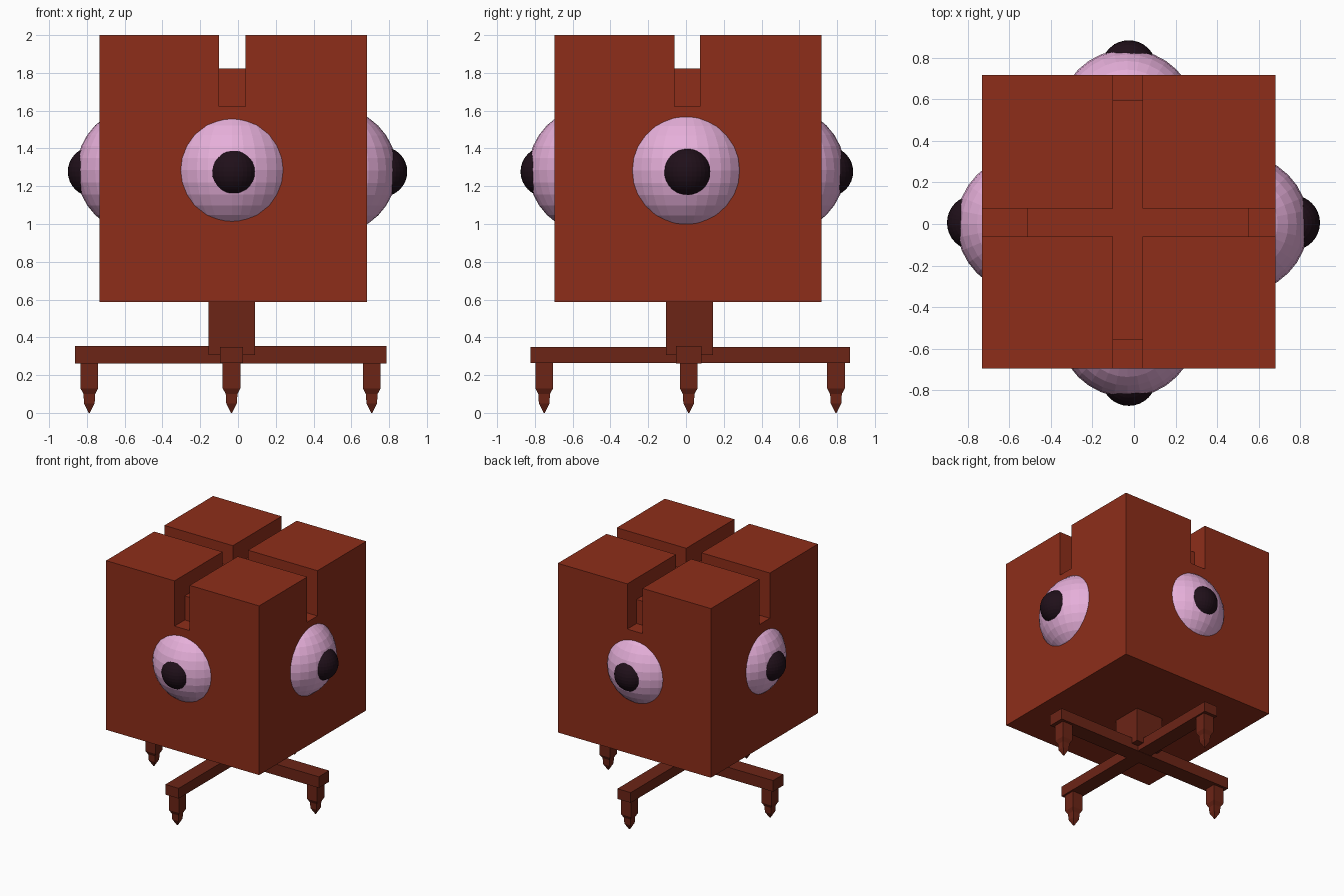
import bpy, bmesh
from mathutils import Matrix, Vector

if "Cube" in bpy.data.objects:
    bpy.data.objects.remove(bpy.data.objects["Cube"])


def material(name, rgb):
    m = bpy.data.materials.new(name)
    m.diffuse_color = (*rgb, 1)
    m.use_nodes = True
    m.node_tree.nodes["Principled BSDF"].inputs["Base Color"].default_value = m.diffuse_color
    return m


BODY = material("red_wood", (0.27, 0.027, 0.010))
BASE = material("dark_wood", (0.15, 0.018, 0.008))
PINK = material("eye_pink", (0.79, 0.43, 0.70))
BLACK = material("pupil_black", (0.014, 0.005, 0.010))


def finish(name, bm, mat):
    bmesh.ops.recalc_face_normals(bm, faces=bm.faces)
    mesh = bpy.data.meshes.new(name)
    bm.to_mesh(mesh)
    bm.free()
    if mat:
        mesh.materials.append(mat)
    ob = bpy.data.objects.new(name, mesh)
    bpy.context.collection.objects.link(ob)
    return ob


def box(name, lo, hi, mat=None):
    lo, hi = Vector(lo), Vector(hi)
    bm = bmesh.new()
    bmesh.ops.create_cube(bm, size=1, matrix=Matrix.Translation((lo + hi) / 2)
                          @ Matrix.Diagonal((*(hi - lo), 1)))
    return finish(name, bm, mat)


def ball(name, centre, r, mat):
    bm = bmesh.new()
    bmesh.ops.create_uvsphere(bm, u_segments=32, v_segments=16, radius=r,
                              matrix=Matrix.Translation(centre))
    return finish(name, bm, mat)


def square_turning(name, x, y, profile, mat):
    # square post lofted through (half width, height) pairs
    bm = bmesh.new()
    rings = [[bm.verts.new((x + sx * w, y + sy * w, z))
              for sx, sy in ((-1, -1), (1, -1), (1, 1), (-1, 1))] for w, z in profile]
    for a, b in zip(rings, rings[1:]):
        for i in range(4):
            j = (i + 1) % 4
            bm.faces.new((a[i], a[j], b[j], b[i]))
    bm.faces.new(rings[0])
    bm.faces.new(rings[-1])
    return finish(name, bm, mat)


# Head block with a cross-shaped slot and a deeper notch at each slot end
X0, X1, Y0, Y1 = -0.733, 0.682, -0.695, 0.718
SX, SY = (-0.10, 0.04), (-0.06, 0.075)
head = box("head_block", (X0, Y0, 0.587), (X1, Y1, 2.0), BODY)
cuts = [((SX[0], -1, 1.823), (SX[1], 1, 2.2)),
        ((-1, SY[0], 1.823), (1, SY[1], 2.2)),
        ((SX[0], -1, 1.622), (SX[1], -0.56, 2.1)),
        ((SX[0], 0.595, 1.622), (SX[1], 1, 2.1)),
        ((-1, SY[0], 1.622), (-0.513, SY[1], 2.1)),
        ((0.555, SY[0], 1.622), (1, SY[1], 2.1))]
bpy.context.view_layer.objects.active = head
for lo, hi in cuts:
    cutter = box("slot_cutter", lo, hi)
    cutter.hide_render = True
    mod = head.modifiers.new("slot", 'BOOLEAN')
    mod.operation, mod.solver, mod.object = 'DIFFERENCE', 'EXACT', cutter
    bpy.ops.object.modifier_apply(modifier=mod.name)
    bpy.data.objects.remove(cutter)

# An eye and a pupil on each side: eye centre, pupil centre
for side, eye, pupil in (
        ("front", (-0.032, -0.50, 1.285), (-0.025, -0.743, 1.277)),
        ("back", (-0.032, 0.507, 1.285), (-0.025, 0.752, 1.277)),
        ("left", (-0.52, 0.0, 1.285), (-0.768, 0.006, 1.277)),
        ("right", (0.506, 0.0, 1.283), (0.763, 0.006, 1.277))):
    ball(side + "_eye", eye, 0.335, PINK)
    ball(side + "_pupil", pupil, 0.133, BLACK)

# Neck and crossed base bars
box("neck", (-0.157, -0.105, 0.306), (0.09, 0.143, 0.60), BASE)
box("side_to_side_bar", (-0.862, -0.054, 0.262), (0.785, 0.082, 0.355), BASE)
box("front_to_back_bar", (-0.096, -0.822, 0.264), (0.027, 0.867, 0.349), BASE)

# Pointed feet
FOOT = [(0.047, 0.28), (0.047, 0.13), (0.031, 0.10), (0.028, 0.05), (0.003, 0.0)]
for side, x, y in (("left", -0.787, 0.014), ("right", 0.708, 0.014),
                   ("front", -0.034, -0.751), ("back", -0.034, 0.794)):
    square_turning(side + "_foot", x, y, FOOT, BASE)
